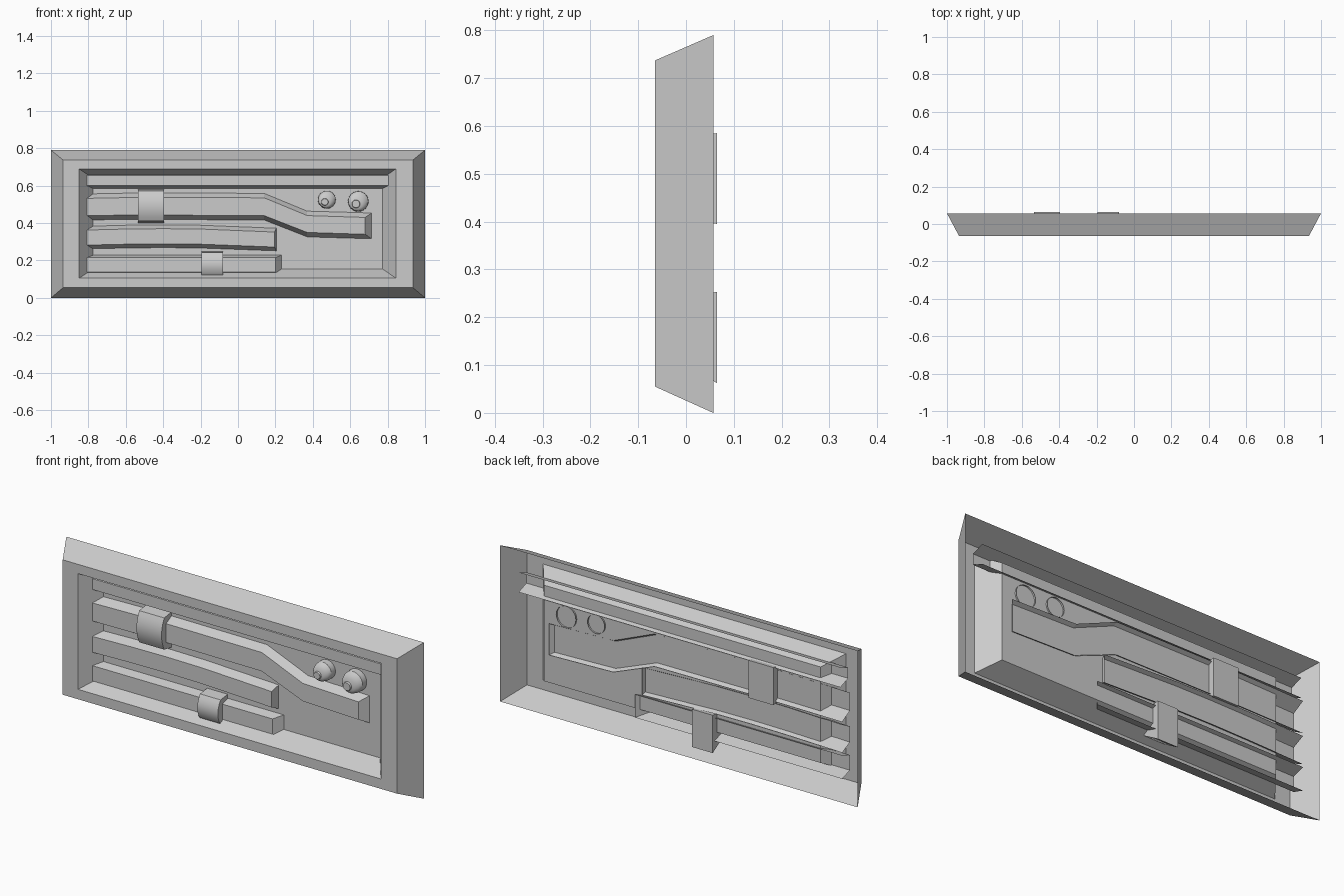
import bpy, bmesh, math

if "Cube" in bpy.data.objects:
    bpy.data.objects.remove(bpy.data.objects["Cube"])

FRONT, BACK, FLOOR = -0.065, 0.057, 0.032


def finish(name, bm, smooth=False):
    bmesh.ops.recalc_face_normals(bm, faces=bm.faces)
    me = bpy.data.meshes.new(name)
    bm.to_mesh(me)
    bm.free()
    ob = bpy.data.objects.new(name, me)
    bpy.context.collection.objects.link(ob)
    if smooth:
        bpy.context.view_layer.objects.active = ob
        ob.select_set(True)
        bpy.ops.object.shade_smooth_by_angle(angle=math.radians(35))
        ob.select_set(False)
    return ob


def loft(name, rings, cap_start=False, cap_end=False, closed=True, smooth=False):
    """Skin matching rings of points."""
    bm = bmesh.new()
    vs = [[bm.verts.new(p) for p in r] for r in rings]
    n = len(vs[0])
    for a, b in zip(vs, vs[1:]):
        for i in range(n if closed else n - 1):
            j = (i + 1) % n
            bm.faces.new((a[i], a[j], b[j], b[i]))
    if cap_start:
        bm.faces.new(vs[0])
    if cap_end:
        bm.faces.new(vs[-1])
    return finish(name, bm, smooth)


def rect(x0, x1, z0, z1, y):
    return [(x0, y, z0), (x1, y, z0), (x1, y, z1), (x0, y, z1)]


# Frame shell: outer bevel, front rim, inner bevel, recessed floor; open behind
loft("panel_frame", [
    rect(-1, 1, 0, 0.79, BACK),
    rect(-0.935, 0.935, 0.055, 0.737, FRONT),
    rect(-0.85, 0.845, 0.105, 0.69, FRONT),
    rect(-0.775, 0.772, 0.155, 0.64, FLOOR),
], cap_end=True)


# Pipes: open-backed channels with flaring flanks; path rows are (x, z_low, z_high)
def channel(name, path, flare=0.035, y0=-0.01, y1=0.052, end=0.0):
    rings = []
    for i, (x, lo, hi) in enumerate(path):
        xb = x + (end if i == len(path) - 1 else 0)
        rings.append([(xb, y1, lo - flare), (x, y0, lo), (x, y0, hi), (xb, y1, hi + flare)])
    loft(name, rings, closed=False, cap_end=end > 0)


channel("top_pipe", [(-0.9, 0.6, 0.655), (0.9, 0.6, 0.655)], flare=0.022)
channel("bent_pipe", [(-0.91, 0.44, 0.53), (-0.5, 0.443, 0.538), (0.14, 0.44, 0.535),
                      (0.37, 0.35, 0.44), (0.68, 0.34, 0.43)], end=0.05)
channel("arched_pipe", [(-0.91, 0.28, 0.36), (-0.6, 0.287, 0.368), (-0.4, 0.289, 0.37),
                        (-0.2, 0.287, 0.368), (0.195, 0.272, 0.352)], flare=0.03, end=0.015)
channel("lower_pipe", [(-0.91, 0.138, 0.215), (0.2, 0.138, 0.215)], flare=0.02, end=0.05)


# Straps: rounded front profile across the pipes
def strap(name, x0, x1, zf0, zf1, zb0, zb1):
    prof = [(0.065, zb0)]
    mid, half = (zf0 + zf1) / 2, (zf1 - zf0) / 2
    for i in range(9):
        t = -1 + i / 4
        prof.append((-0.025 - 0.022 * (1 - t * t), mid + half * t))
    prof.append((0.065, zb1))
    loft(name, [[(x, y, z) for y, z in prof] for x in (x0, x1)],
         cap_start=True, cap_end=True, smooth=True)


strap("upper_strap", -0.535, -0.395, 0.412, 0.572, 0.395, 0.585)
strap("lower_strap", -0.195, -0.08, 0.117, 0.242, 0.062, 0.253)


# Knobs: domed caps with a small off-centre tip
def knob(name, x, z, r):
    profile = [(r, 0.04, 0), (r * 0.98, 0.0, 0), (r * 0.85, -0.014, 0.1),
               (r * 0.62, -0.022, 0.2), (r * 0.4, -0.025, 0.25), (r * 0.36, -0.034, 0.25)]
    rings = []
    for rad, y, off in profile:
        rings.append([(x - off * r * 0.9 + rad * math.cos(k * math.tau / 24), y,
                       z - off * r + rad * math.sin(k * math.tau / 24)) for k in range(24)])
    loft(name, rings, cap_end=True, smooth=True)


knob("left_knob", 0.475, 0.525, 0.048)
knob("right_knob", 0.643, 0.516, 0.055)
